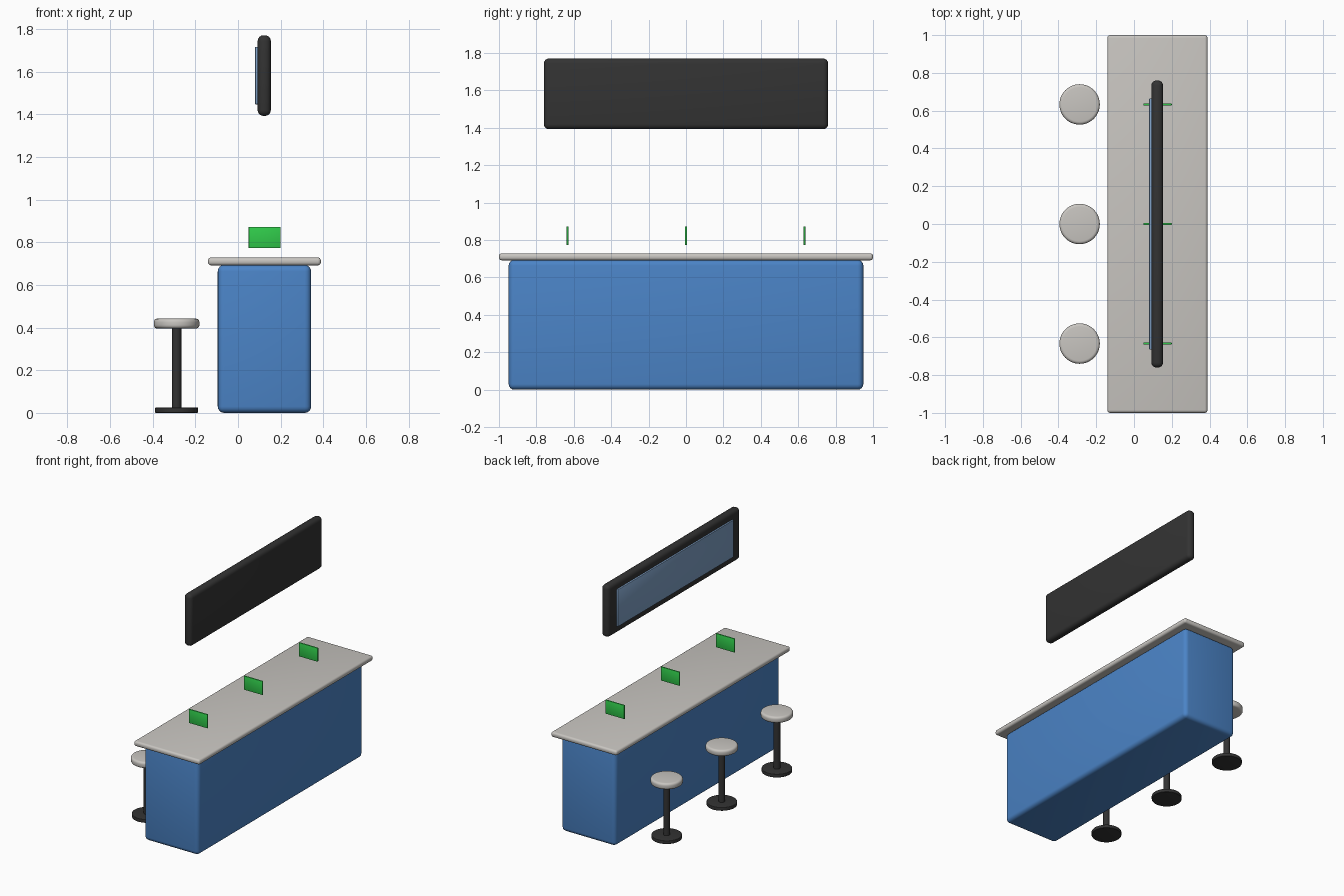
import bpy
from math import radians

if "Cube" in bpy.data.objects:
    bpy.data.objects.remove(bpy.data.objects["Cube"], do_unlink=True)


def material(name, rgb):
    m = bpy.data.materials.new(name)
    m.use_nodes = True
    m.diffuse_color = (*rgb, 1)
    m.node_tree.nodes["Principled BSDF"].inputs["Base Color"].default_value = (*rgb, 1)
    return m


blue = material("counter blue", (0.07, 0.23, 0.57))
stone = material("light stone", (0.58, 0.56, 0.53))
dark = material("dark metal", (0.033, 0.033, 0.033))
green = material("card green", (0.03, 0.60, 0.07))
glass = material("screen blue", (0.21, 0.35, 0.56))


def finish(name, mat, bevel, segments):
    ob = bpy.context.object
    ob.name = name
    ob.data.materials.append(mat)
    if bevel:
        mod = ob.modifiers.new("rounded edges", "BEVEL")
        mod.width = bevel
        mod.segments = segments
        mod.limit_method = "ANGLE"
        mod.angle_limit = radians(40)
        bpy.ops.object.modifier_apply(modifier=mod.name)
    bpy.ops.object.shade_smooth_by_angle(angle=radians(35))
    return ob


def box(name, mat, low, high, bevel=0, segments=4):
    bpy.ops.mesh.primitive_cube_add(size=1, location=[(a + b) / 2 for a, b in zip(low, high)])
    bpy.context.object.scale = [b - a for a, b in zip(low, high)]
    bpy.ops.object.transform_apply(location=False, rotation=False, scale=True)
    return finish(name, mat, bevel, segments)


def disc(name, mat, x, y, radius, z0, z1, bevel=0):
    bpy.ops.mesh.primitive_cylinder_add(vertices=48, radius=radius, depth=z1 - z0,
                                        location=(x, y, (z0 + z1) / 2))
    return finish(name, mat, bevel, 4)


# Counter
box("counter_body", blue, (-0.095, -0.948, 0.003), (0.343, 0.948, 0.697), 0.03)
box("counter_top", stone, (-0.141, -1, 0.695), (0.389, 1, 0.732), 0.015)

# Hanging display board with its screen facing the stools
box("display_frame", dark, (0.092, -0.76, 1.396), (0.154, 0.76, 1.774), 0.027)
box("display_screen", glass, (0.08, -0.665, 1.45), (0.10, 0.665, 1.72), 0.004, 2)

# One stool and one card at each place along the counter
for place, y in (("front", -0.633), ("middle", 0), ("back", 0.633)):
    box(f"{place}_card", green, (0.05, y - 0.005, 0.776), (0.2, y + 0.005, 0.876), 0.002, 2)
    disc(f"{place}_stool_base", dark, -0.288, y, 0.101, 0.003, 0.028, 0.004)
    disc(f"{place}_stool_post", dark, -0.288, y, 0.022, 0.02, 0.405)
    disc(f"{place}_stool_seat", stone, -0.288, y, 0.107, 0.399, 0.445, 0.016)

# Settle everything on the floor
for ob in bpy.context.scene.objects:
    if ob.type == "MESH":
        ob.location.z -= 0.003
